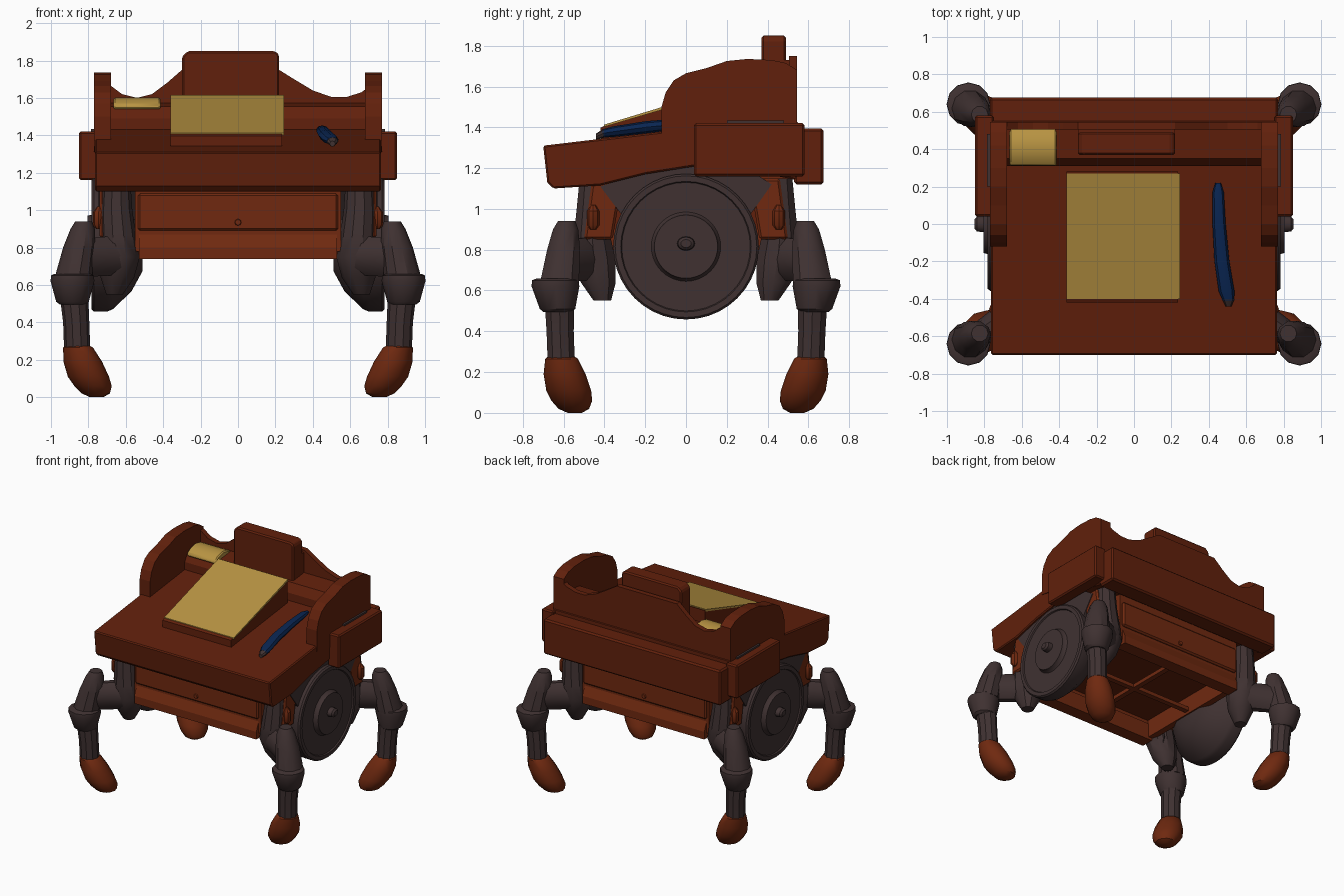
import bpy, bmesh, math

def material(name, rgb):
    m = bpy.data.materials.new(name)
    m.diffuse_color = (*rgb, 1)
    return m

WOOD = material("red brown wood", (0.120, 0.0145, 0.0035))
LIGHT = material("lighter brown wood", (0.160, 0.0220, 0.0050))
IRON = material("dark iron", (0.050, 0.031, 0.031))
PAPER = material("parchment yellow", (0.48, 0.295, 0.055))
BLUE = material("feather blue", (0.003, 0.019, 0.085))

def finish(name, bm, mat, bevel=0.0, smooth=None):
    bmesh.ops.recalc_face_normals(bm, faces=bm.faces)
    me = bpy.data.meshes.new(name)
    bm.to_mesh(me)
    bm.free()
    ob = bpy.data.objects.new(name, me)
    bpy.context.collection.objects.link(ob)
    me.materials.append(mat)
    if bevel:
        b = ob.modifiers.new("bevel", 'BEVEL')
        b.width, b.segments, b.limit_method = bevel, 1, 'ANGLE'
        b.angle_limit = math.radians(40)
    if smooth:
        bpy.ops.object.select_all(action='DESELECT')
        ob.select_set(True)
        bpy.context.view_layer.objects.active = ob
        bpy.ops.object.shade_smooth_by_angle(angle=math.radians(smooth))
    return ob

def prism(name, pts, lo, hi, axis, mat, bevel=0.0, smooth=None):
    """Extrude a profile: (y,z) along x, or (x,z) along y."""
    bm = bmesh.new()
    place = (lambda p, t: (t, p[0], p[1])) if axis == 'x' else (lambda p, t: (p[0], t, p[1]))
    a = [bm.verts.new(place(p, lo)) for p in pts]
    b = [bm.verts.new(place(p, hi)) for p in pts]
    bm.faces.new(a)
    bm.faces.new(b[::-1])
    n = len(pts)
    for i in range(n):
        bm.faces.new((a[i], a[(i + 1) % n], b[(i + 1) % n], b[i]))
    return finish(name, bm, mat, bevel, smooth)

def box(name, x0, x1, y0, y1, z0, z1, mat, bevel=0.0):
    x0, x1 = sorted((x0, x1))
    y0, y1 = sorted((y0, y1))
    return prism(name, [(y0, z0), (y1, z0), (y1, z1), (y0, z1)], x0, x1, 'x', mat, bevel)

def loft(name, rings, axis, mat, sides=12, sx=1, sy=1, smooth=35):
    """Rings (x, y, z, radius[, second radius]) square to one axis."""
    bm = bmesh.new()
    loops = []
    for r in rings:
        x, y, z, ra = r[:4]
        rb = r[4] if len(r) > 4 else ra
        loop = []
        for k in range(sides):
            t = 2 * math.pi * k / sides
            c, s = ra * math.cos(t), rb * math.sin(t)
            d = {'x': (0, c, s), 'y': (c, 0, s), 'z': (c, s, 0)}[axis]
            loop.append(bm.verts.new(((x + d[0]) * sx, (y + d[1]) * sy, z + d[2])))
        loops.append(loop)
    for a, b in zip(loops, loops[1:]):
        for k in range(sides):
            j = (k + 1) % sides
            bm.faces.new((a[k], a[j], b[j], b[k]))
    bm.faces.new(loops[0])
    bm.faces.new(loops[-1])
    return finish(name, bm, mat, 0, smooth)

# Sloped writing slab with curved underside
prism("writing_slab", [(-.70, 1.31), (-.68, 1.13), (-.65, 1.10), (-.42, 1.115), (-.2, 1.17),
      (.05, 1.21), (.3, 1.19), (.55, 1.14), (.55, 1.43), (.31, 1.43)], -.765, .765, 'x', WOOD, .008)

# Rear rail, back panel with dipped top, tab and shelf
box("rear_rail", -.77, .77, .53, .675, 1.12, 1.395, WOOD, .012)
prism("back_panel", [(-.70, 1.25), (.70, 1.25), (.70, 1.66), (.66, 1.63), (.58, 1.605), (.5, 1.605),
      (.4, 1.64), (.3, 1.70), (.22, 1.75), (-.3, 1.75), (-.38, 1.68), (-.46, 1.62), (-.54, 1.60),
      (-.62, 1.62), (-.70, 1.68)], .505, .545, 'y', WOOD)
prism("back_tab", [(-.3, 1.45), (.22, 1.45), (.22, 1.83), (.20, 1.85), (-.27, 1.85), (-.3, 1.82)],
      .37, .49, 'y', WOOD, .01)
box("tab_backing", -.3, .22, .45, .545, 1.45, 1.73, WOOD)
prism("shelf", [(.31, 1.35), (.31, 1.49), (.35, 1.555), (.52, 1.575), (.52, 1.35)],
      -.70, .70, 'x', WOOD)

# Parchment on its wedge board, rolled parchment on the shelf
prism("sheet_board", [(-.42, 1.33), (-.42, 1.397), (-.40, 1.408), (.28, 1.612), (.28, 1.40)],
      -.36, .235, 'x', WOOD)
prism("parchment_sheet", [(-.402, 1.402), (-.402, 1.413), (.27, 1.617), (.27, 1.60)],
      -.36, .245, 'x', PAPER)
prism("parchment_roll", [(.31, 1.54), (.315, 1.565), (.35, 1.588), (.41, 1.603), (.47, 1.592),
      (.512, 1.57), (.512, 1.54)], -.665, -.415, 'x', PAPER, .008, 35)

# Quill
loft("quill", [(.45, .22, 1.435, .015, .01), (.45, .17, 1.435, .03, .018), (.455, 0, 1.42, .035, .026),
     (.47, -.2, 1.40, .04, .03), (.495, -.36, 1.378, .042, .026), (.505, -.41, 1.37, .03, .02)],
     'y', BLUE, 8)
loft("quill_tip", [(.505, -.405, 1.37, .032, .022), (.505, -.44, 1.355, .015)], 'y', IRON, 8)

# Open-bottomed lower case with cross bars
for s, label in ((-1, "front"), (1, "back")):
    box(label + "_case_wall", -.55, .55, s * .50, s * .44, .78, 1.16, LIGHT)
    box(label + "_case_panel", -.535, .535, s * .52, s * .49, .89, 1.09, LIGHT, .012)
    prism(label + "_case_ledge", [(s * .43, .74), (s * .53, .74), (s * .53, .80), (s * .50, .87),
          (s * .43, .87)], -.53, .53, 'x', LIGHT)
    loft(label + "_case_knob", [(0, s * .515, .935, .02), (0, s * .53, .935, .015)], 'y', LIGHT, 8)
box("case_ceiling", -.55, .55, -.46, .46, .90, 1.14, WOOD)
box("case_cross_bar", -.52, .52, -.02, .02, .78, .81, LIGHT)
box("case_long_bar", -.02, .02, -.46, .46, .78, .81, LIGHT)

for sx, side in ((-1, "left"), (1, "right")):
    # Side cheek, armrest block and case side
    prism(side + "_cheek", [(-.12, 1.34), (-.12, 1.5), (-.10, 1.57), (-.06, 1.63), (0, 1.665),
          (.1, 1.69), (.2, 1.725), (.3, 1.735), (.42, 1.73), (.49, 1.715), (.545, 1.68),
          (.545, 1.30), (.1, 1.30)], min(sx * .68, sx * .77), max(sx * .68, sx * .77), 'x', WOOD)
    box(side + "_side_block", sx * .75, sx * .85, .04, .58, 1.16, 1.42, WOOD, .01)
    box(side + "_block_plate", sx * .765, sx * .785, .2, .48, 1.40, 1.433, IRON)
    box(side + "_case_wall", sx * .50, sx * .55, -.46, .46, .76, 1.16, LIGHT)
    # Wheel with stepped face, hub and tapered inner side
    loft(side + "_wheel", [(x, 0, .815, r) for x, r in ((.51, .14), (.57, .25), (.67, .345),
         (.70, .357), (.77, .357), (.782, .347), (.782, .32), (.772, .315), (.772, .17),
         (.785, .16), (.805, .155))], 'x', IRON, 40, sx)
    loft(side + "_wheel_hub", [(.79, 0, .83, .045, .036), (.84, 0, .83, .04, .032),
         (.852, 0, .83, .025, .02)], 'x', IRON, 16, sx)
    # Fairing above the wheel
    prism(side + "_wheel_fairing", [(-.42, 1.11), (-.2, 1.185), (.05, 1.222), (.3, 1.2), (.42, 1.12),
          (.3, .95), (-.3, .95)], min(sx * .54, sx * .745), max(sx * .54, sx * .745), 'x', IRON)
    for sy, end in ((-1, "front"), (1, "back")):
        n = end + "_" + side + "_"
        # Wooden bracket beside the hip
        prism(n + "bracket", [(sy * .31, 1.15), (sy * .46, 1.15), (sy * .50, .85), (sy * .36, .85)],
              min(sx * .64, sx * .74), max(sx * .64, sx * .74), 'x', LIGHT, .012)
        loft(n + "bracket_peg", [(.745, .455, .90, .015), (.745, .455, .92, .03), (.745, .455, .99, .03),
             (.74, .455, 1.02, .012)], 'z', LIGHT, 8, sx, sy)
        # Hip column, thigh and pointed knee
        loft(n + "hip", [(.65, .45, 1.15, .075), (.65, .455, 1.0, .085), (.64, .46, .86, .095),
             (.635, .45, .75, .11), (.645, .43, .64, .09), (.66, .41, .55, .045)],
             'z', IRON, 10, sx, sy)
        loft(n + "thigh", [(.58, .44, .76, .09, .11), (.68, .49, .755, .09, .11),
             (.77, .55, .75, .085, .11), (.86, .61, .74, .075, .10)], 'x', IRON, 10, sx, sy)
        loft(n + "knee", [(.825, .585, .94, .045), (.83, .59, .90, .065), (.85, .60, .80, .085),
             (.88, .62, .64, .10)], 'z', IRON, 10, sx, sy)
        # Collar and shin
        loft(n + "collar", [(.885, .635, .66, .095), (.885, .64, .65, .115), (.885, .64, .62, .117),
             (.885, .63, .51, .087), (.882, .63, .495, .07)], 'z', IRON, 12, sx, sy)
        loft(n + "shin", [(.875, .62, .52, .075), (.865, .617, .40, .07), (.86, .612, .26, .07)],
             'z', IRON, 10, sx, sy)
        # Wooden foot curling inward
        loft(n + "foot", [(.86, .612, .28, .06), (.855, .61, .265, .08), (.83, .595, .19, .103),
             (.80, .575, .11, .11), (.775, .56, .06, .10), (.76, .55, .02, .075), (.755, .545, 0, .035)],
             'z', LIGHT, 12, sx, sy)
